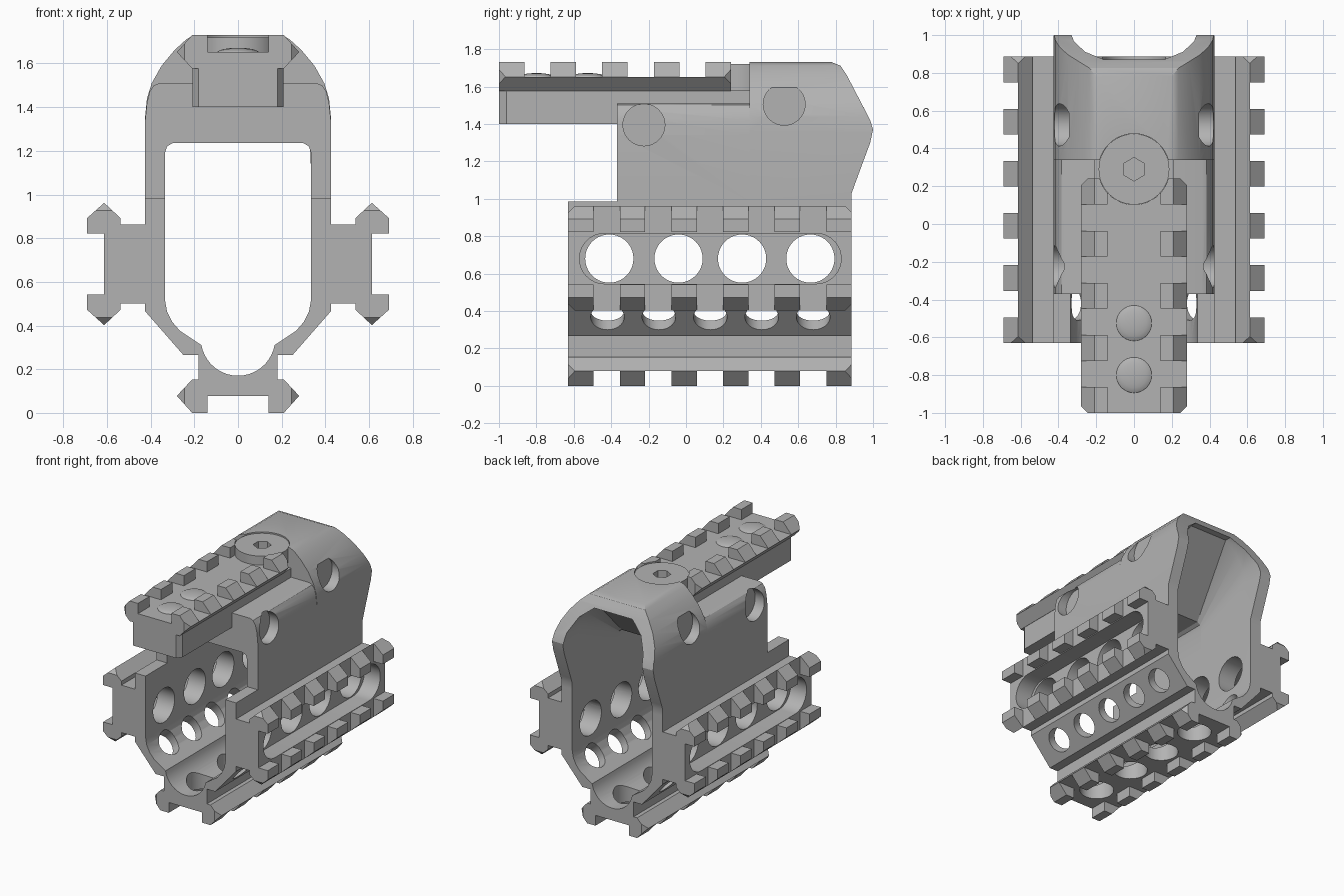
import bpy, bmesh, math
from mathutils import Vector

cube = bpy.data.objects.get("Cube")
if cube:
    bpy.data.objects.remove(cube, do_unlink=True)

metal = bpy.data.materials.new("matte_grey_metal")
metal.use_nodes = True
GREY = (0.45, 0.45, 0.45, 1)
metal.diffuse_color = GREY
metal.node_tree.nodes["Principled BSDF"].inputs["Base Color"].default_value = GREY


def finish(bm, name):
    bmesh.ops.recalc_face_normals(bm, faces=bm.faces)
    mesh = bpy.data.meshes.new(name)
    bm.to_mesh(mesh)
    bm.free()
    mesh.materials.append(metal)
    ob = bpy.data.objects.new(name, mesh)
    bpy.context.collection.objects.link(ob)
    return ob


def add_loft(bm, sections):
    rings = [[bm.verts.new(p) for p in s] for s in sections]
    n = len(rings[0])
    for a, b in zip(rings, rings[1:]):
        for i in range(n):
            bm.faces.new((a[i], a[(i + 1) % n], b[(i + 1) % n], b[i]))
    bm.faces.new(rings[0])
    bm.faces.new(rings[-1][::-1])


def add_prism(bm, profile, t0, t1, place):
    add_loft(bm, [[place(u, w, t) for u, w in profile] for t in (t0, t1)])


def prism(name, profile, t0, t1, place):
    bm = bmesh.new()
    add_prism(bm, profile, t0, t1, place)
    return finish(bm, name)


def mirrored(half):
    return half + [(-u, w) for u, w in reversed(half)]


def along_y(u, w, t):
    return (u, t, w)


def along_x(u, w, t):
    return (t, u, w)


def along_z(u, w, t):
    return (u, w, t)


def cylinder(name, start, direction, radius, length, segments=40):
    d = Vector(direction).normalized()
    bm = bmesh.new()
    bmesh.ops.create_cone(bm, cap_ends=True, segments=segments,
                          radius1=radius, radius2=radius, depth=length)
    bmesh.ops.rotate(bm, verts=bm.verts, matrix=d.to_track_quat('Z', 'Y').to_matrix())
    bmesh.ops.translate(bm, verts=bm.verts, vec=Vector(start) + d * length / 2)
    return finish(bm, name)


def boolean(targets, cutters, operation='DIFFERENCE'):
    for ob in targets:
        for c in cutters:
            mod = ob.modifiers.new("cut", 'BOOLEAN')
            mod.operation, mod.solver, mod.object = operation, 'EXACT', c
            bpy.context.view_layer.objects.active = ob
            bpy.ops.object.modifier_apply(modifier=mod.name)
    for c in cutters:
        bpy.data.objects.remove(c, do_unlink=True)


def clip_corners(bm, t0, t1, size=0.035, half=0.28):
    """Chamfer the outer corners at both ends of a rail."""
    for t, st in ((t0, -1), (t1, 1)):
        for su in (-1, 1):
            geom = bm.verts[:] + bm.edges[:] + bm.faces[:]
            bmesh.ops.bisect_plane(bm, geom=geom, clear_outer=True,
                                   plane_co=(su * half, 0, t - st * size),
                                   plane_no=(su, 0, st))
            edges = [e for e in bm.edges if e.is_boundary]
            bmesh.ops.holes_fill(bm, edges=edges, sides=0)


def rail(name, t0, teeth, foot, depth, place):
    """Accessory rail: dovetail base on a foot, with two rows of teeth."""
    pitch, tooth = 0.276, 0.136
    t1 = t0 + pitch * (teeth - 1) + tooth
    base = mirrored([(foot, -depth), (foot, 0), (0.21, 0), (0.28, 0.075)] if foot < 0.21
                    else [(0.21, -depth), (0.28, 0.075)])
    row = [(0.14, 0.075), (0.28, 0.075), (0.21, 0.153), (0.14, 0.153)]
    parts = []
    for part in ("base", "teeth"):
        bm = bmesh.new()
        if part == "base":
            add_prism(bm, base, t0, t1, along_z)
        else:
            for i in range(teeth):
                for s in (-1, 1):
                    a = t0 + i * pitch
                    add_prism(bm, [(s * u, w) for u, w in row], a, a + tooth, along_z)
        clip_corners(bm, t0, t1)
        for v in bm.verts:
            v.co = place(*v.co)
        parts.append(finish(bm, f"{name}_{part}"))
    return parts


Y0, Y1 = -0.63, 0.886      # lower body length
YF, YH = -0.37, 0.34       # shoulder front, hood front
ROOF = 0.985               # top of the lower body

# Lower body: U-shaped shell
arc = [(0.17 * math.cos(a), 0.34 + 0.17 * math.sin(a))
       for a in (math.radians(-10 - 8 * i) for i in range(11))]
inner = [(0.335, ROOF), (0.335, 0.52), (0.325, 0.465), (0.3, 0.415), (0.265, 0.375),
         (0.22, 0.345)] + arc
outer = [(0.18, 0.15), (0.18, 0.265), (0.25, 0.265), (0.425, 0.465), (0.425, ROOF)]
shell = prism("lower_shell", mirrored(outer + inner), Y0, Y1, along_y)

# Bottom and side rails
bottom, bottom_teeth = rail("bottom_rail", Y0, 6, 0.18, 0.01, lambda u, w, t: (u, t, 0.153 - w))
sides = []
for s, label in ((1, "left"), (-1, "right")):
    base, teeth = rail(label + "_rail", Y0, 6, 0.18, 0.12,
                       lambda u, w, t: (s * (0.538 + w), t, 0.682 + u))
    sides.append(base)
    # Long rounded recess in the rail face
    slot = [(cy + 0.135 * math.cos(a), 0.68 + 0.135 * math.sin(a))
            for cy, start in ((0.695, -90), (-0.435, 90))
            for a in (math.radians(start + 12 * i) for i in range(16))]
    boolean([base], [prism("slot_cutter", slot, s * 0.48, s * 0.8, along_x)])

# Round side, diagonal and bottom openings
for y in (-0.41, -0.04, 0.3, 0.665):
    boolean([shell] + sides, [cylinder("side_cutter", (-0.9, y, 0.68), (1, 0, 0), 0.129, 1.8)])
    boolean([shell, bottom], [cylinder("bottom_cutter", (0, y, -0.1), (0, 0, 1), 0.12, 0.4)])
for i in range(5):
    for s in (-1, 1):
        boolean([shell], [cylinder("diagonal_cutter", (s * 0.45, -0.42 + 0.275 * i, 0.27),
                                   (-s * 0.75, 0, 0.66), 0.09, 0.35)])

# Shoulder: front arch of the upper body
shoulder = prism("upper_shoulder", mirrored(
    [(0.36, 1.51), (0.385, 1.5), (0.405, 1.47), (0.417, 1.42), (0.425, 1.34), (0.425, ROOF),
     (0.335, ROOF), (0.335, 1.19), (0.325, 1.22), (0.3, 1.235)]), YF, YH, along_y)

# Hood: raised rear half with a slanted back edge and a flared hollow
hood = prism("rear_hood", mirrored(
    [(0.2, 1.73), (0.235, 1.712), (0.29, 1.662), (0.35, 1.59), (0.395, 1.51), (0.417, 1.44),
     (0.425, 1.36), (0.425, ROOF)]), YH, 1.1, along_y)
side_shape = [(0.2, 0.9), (Y1, 0.9), (Y1, 1.03), (0.9, 1.07), (0.985, 1.3), (1.0, 1.37),
              (0.985, 1.42), (0.86, 1.66), (0.825, 1.712), (0.78, 1.73), (0.2, 1.8)]
boolean([hood], [prism("side_outline", side_shape, -0.6, 0.6, along_x)], 'INTERSECT')
near = mirrored([(0.335, 0.9), (0.335, 1.1), (0.335, 1.19), (0.325, 1.22), (0.3, 1.235)])
far = mirrored([(0.335, 0.9), (0.335, 1.34), (0.32, 1.45), (0.26, 1.56), (0.16, 1.64)])
bm = bmesh.new()
add_loft(bm, [[along_y(u, w, t) for u, w in sec]
              for sec, t in ((near, 0.3), (near, YH), (far, 0.82), (far, 1.2))])
boolean([hood], [finish(bm, "hollow_cutter")])

# Blind round recesses in both flanks
for target, y, z in ((shoulder, -0.225, 1.395), (hood, 0.525, 1.505)):
    for s in (-1, 1):
        boolean([target], [cylinder("recess_cutter", (s * 0.345, y, z), (s, 0, 0), 0.112, 0.3)])

# Top rail on its stem, with the clamping bolt
top, top_teeth = rail("top_rail", -1, 5, 0.21, 0, lambda u, w, t: (u, t, 1.577 + w))
stem = prism("top_rail_stem", [(-0.18, -1), (0.18, -1), (0.208, -0.96), (0.208, YH),
                               (-0.208, YH), (-0.208, -0.96)], 1.4, 1.578, along_z)
boolean([top, top_teeth, hood],
        [cylinder("bolt_cutter", (0, 0.29, 1.6), (0, 0, 1), 0.188, 0.3, 48)])
bolt = cylinder("clamp_bolt", (0, 0.29, 1.56), (0, 0, 1), 0.187, 0.16, 48)
boolean([bolt], [cylinder("hex_cutter", (0, 0.29, 1.66), (0, 0, 1), 0.062, 0.2, 6)])

# Low domed pins on the top rail
for i, y in enumerate((-0.8, -0.525)):
    bm = bmesh.new()
    bmesh.ops.create_uvsphere(bm, u_segments=32, v_segments=12, radius=1)
    bmesh.ops.scale(bm, verts=bm.verts, vec=(0.095, 0.095, 0.022))
    bmesh.ops.translate(bm, verts=bm.verts, vec=(0, y, 1.65))
    finish(bm, f"domed_pin_{i + 1}")

# Smooth curved surfaces, keep machined edges sharp
bpy.ops.object.select_all(action='DESELECT')
for ob in bpy.context.collection.objects:
    if ob.type == 'MESH' and ob.data.materials and ob.data.materials[0] == metal:
        ob.select_set(True)
        bpy.context.view_layer.objects.active = ob
bpy.ops.object.shade_smooth_by_angle(angle=math.radians(28))
